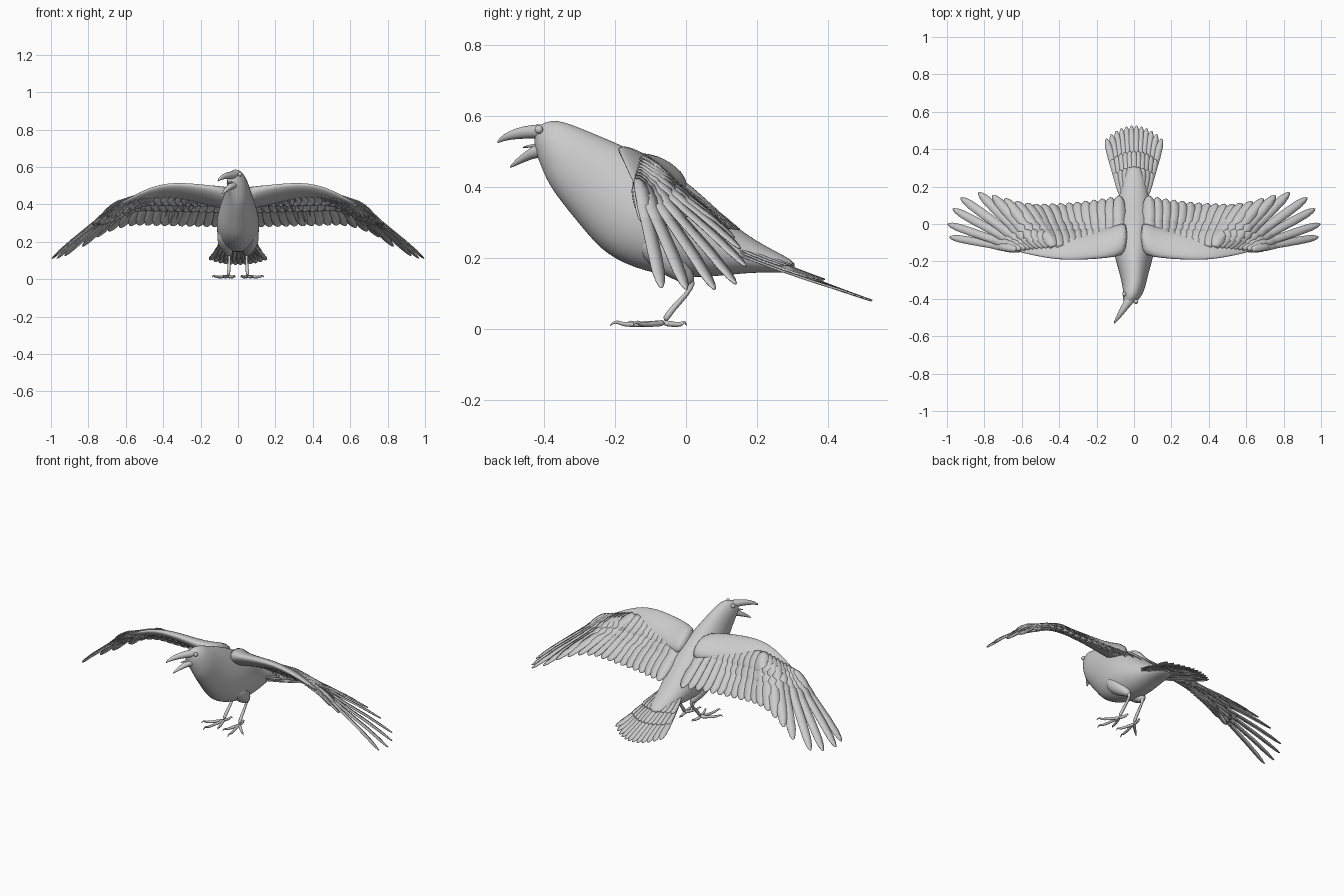
import bpy, bmesh
from math import sin, cos, pi
from mathutils import Vector as V

if "Cube" in bpy.data.objects:
    bpy.data.objects.remove(bpy.data.objects["Cube"])


def loft(bm, rings, seg=14):
    # each ring: two opposite points and a half-width vector
    loops = []
    for a, b, w in rings:
        m, h = (a + b) / 2, (a - b) / 2
        loops.append([bm.verts.new(m + h * cos(2 * pi * i / seg) + w * sin(2 * pi * i / seg))
                      for i in range(seg)])
    for p, q in zip(loops, loops[1:]):
        for i in range(seg):
            j = (i + 1) % seg
            bm.faces.new((p[i], p[j], q[j], q[i]))
    bm.faces.new(loops[0][::-1])
    bm.faces.new(loops[-1])


def tube(bm, pts, radii, seg=8):
    pts = [V(p) for p in pts]
    rings = []
    for i, p in enumerate(pts):
        d = (pts[min(i + 1, len(pts) - 1)] - pts[max(i - 1, 0)]).normalized()
        s = d.cross(V((0.3, 0.5, 0.8))).normalized()
        u = s.cross(d) * radii[i]
        rings.append((p + u, p - u, s * radii[i]))
    loft(bm, rings, seg)


OUTLINE = [(0, .5), (.15, .75), (.4, .95), (.7, 1), (.87, .9), (.95, .62), (.99, .28), (1, .08)]


def feather(bm, root, tip, width, n, bulge=0.0, roll=0.0):
    d = tip - root
    side = d.cross(n).normalized()
    up = side.cross(d).normalized()
    side = (side + up * roll) * width / 2
    prev = None
    for t, k in OUTLINE:
        c = root + d * t + up * bulge * 4 * t * (1 - t)
        row = [bm.verts.new(c - side * k), bm.verts.new(c + up * .003), bm.verts.new(c + side * k)]
        if prev:
            for i in range(2):
                bm.faces.new((prev[i], prev[i + 1], row[i + 1], row[i]))
        prev = row


def finish(name, bm, mirror=False, subsurf=0, solid=0.0):
    bmesh.ops.recalc_face_normals(bm, faces=bm.faces[:])
    for f in bm.faces:
        f.smooth = True
    me = bpy.data.meshes.new(name)
    bm.to_mesh(me)
    bm.free()
    ob = bpy.data.objects.new(name, me)
    bpy.context.collection.objects.link(ob)
    if subsurf:
        m = ob.modifiers.new("smooth", 'SUBSURF')
        m.levels = m.render_levels = subsurf
    if solid:
        m = ob.modifiers.new("thickness", 'SOLIDIFY')
        m.thickness, m.offset = solid, 0
    if mirror:
        ob.modifiers.new("mirror", 'MIRROR').use_clip = False
    return ob


# body and head: top y,z / bottom y,z / half width / sideways shift
bm = bmesh.new()
BODY = [(-.428, .555, -.428, .505, .018, -.035), (-.412, .58, -.418, .482, .036, -.022),
        (-.365, .594, -.405, .445, .05, -.01), (-.30, .569, -.385, .40, .06, 0),
        (-.22, .537, -.345, .345, .073, 0), (-.13, .497, -.292, .28, .092, 0),
        (-.04, .45, -.23, .205, .113, 0), (.03, .395, -.12, .157, .12, 0),
        (.09, .338, 0, .14, .106, 0), (.16, .273, .10, .148, .085, 0),
        (.24, .225, .2, .16, .062, 0), (.32, .185, .3, .155, .035, 0)]
loft(bm, [(V((x, a, b)), V((x, c, d)), V((w, 0, 0))) for a, b, c, d, w, x in BODY], 16)
finish("body", bm, subsurf=2)

# open beak, turned to one side with the head
FWD, SIDE = V((-.55, -.835, 0)), V((.835, -.55, 0))


def beak(name, rows):
    b = bmesh.new()
    rings = []
    for s, zt, zb, w in rows:
        p = V((-.02, -.40, 0)) + FWD * s
        rings.append((p + V((0, 0, zt)), p + V((0, 0, zb)), SIDE * w))
    loft(b, rings, 12)
    finish(name, b, subsurf=1)


beak("upper_beak", [(-.02, .578, .533, .03), (.02, .578, .536, .024), (.07, .573, .536, .018),
                    (.12, .559, .533, .012), (.15, .54, .526, .006), (.159, .528, .522, .002)])
beak("lower_beak", [(-.02, .535, .478, .027), (.02, .525, .484, .022), (.06, .503, .473, .015),
                    (.095, .479, .46, .009), (.118, .457, .452, .002)])
beak("tongue", [(-.01, .525, .51, .012), (.04, .523, .513, .01), (.075, .513, .508, .003)])

# eyes
for sx, name in ((-1, "left_eye"), (1, "right_eye")):
    p = V((-.02, -.395, .562)) + SIDE * .037 * sx
    bpy.ops.mesh.primitive_uv_sphere_add(segments=16, ring_count=10, radius=.012, location=p)
    bpy.context.object.name = name
    bpy.ops.object.shade_smooth()

# wing arm: leading edge y,z / rear edge y,z / thickness
bm = bmesh.new()
ARM = [(.03, -.155, .47, .02, .395, .055), (.1, -.178, .488, -.01, .39, .035),
       (.2, -.188, .503, -.04, .412, .026), (.32, -.194, .514, -.07, .44, .021),
       (.42, -.19, .505, -.09, .443, .017), (.52, -.172, .468, -.10, .425, .013),
       (.65, -.143, .398, -.11, .378, .006)]
loft(bm, [(V((x, a, b)), V((x, c, d)), V((0, t * .5, t))) for x, a, b, c, d, t in ARM])
finish("wing_arm", bm, mirror=True, subsurf=1)

# flight feathers as (root, tip, width, surface normal)
TIPS = [(.985, -.07, .115), (.995, .0, .11), (.967, .08, .11), (.925, .14, .125), (.83, .168, .175),
        (.755, .152, .225), (.69, .135, .255), (.63, .12, .275), (.575, .11, .285)]
flight = []
for i, t in enumerate(TIPS):
    f = i / (len(TIPS) - 1)
    root = V((.62, -.138, .41)).lerp(V((.43, -.13, .47)), f)
    flight.append((root, V(t), .042 + .02 * f, V((.6 - .35 * f, .2 + .35 * f, .8))))
for i in range(11):
    f = i / 10
    x = .53 - .45 * f
    flight.append((V((x * .78 + .015, -.13, .472 - .01 * f)),
                   V((x, .105 + .045 * f * f, .288 - .01 * f)), .066, V((.2 - .2 * f, .6, .8))))
bm = bmesh.new()
for r, t, w, n in flight:
    feather(bm, r, t, w, n, .012, .12)
finish("flight_feathers", bm, mirror=True, solid=.003)

# covert layers above and below the flight feathers
for name, lift, lengths in (("upper_coverts", 1, (.62, .4)), ("under_coverts", -1, (.55, .36))):
    bm = bmesh.new()
    for layer, k in enumerate(lengths):
        for i, (r, t, w, n) in enumerate(flight):
            kk = k * (.68 + .32 * min(1, i / 9))
            off = n.normalized() * lift * (.009 + .007 * layer)
            feather(bm, r + off, r.lerp(t, kk) + off * .8, w * 1.05, n, .008, .1)
    finish(name, bm, mirror=True, solid=.003)

# fanned tail with two covert layers
for name, k, lift, count in (("tail_feathers", 1, 0, 12), ("tail_coverts_long", .66, .011, 11),
                             ("tail_coverts_short", .44, .02, 9)):
    bm = bmesh.new()
    for i in range(count):
        u = -1 + 2 * i / (count - 1)
        root = V((.055 * u, .13, .235 - .02 * u * u + lift))
        tip = V((.148 * u, .525 - .07 * u * u, .072 + .03 * u * u))
        tip = root.lerp(tip, k) + V((0, 0, (1 - abs(u)) * .006))
        feather(bm, root, tip, .042, V((.15 * u, .45, .9)), -.004, .06 * u)
    finish(name, bm, solid=.003)

# feathered thigh
bm = bmesh.new()
tube(bm, [(.06, -.13, .27), (.066, -.09, .235), (.062, -.04, .185), (.052, .0, .15), (.047, .018, .128)],
     [.03, .052, .045, .026, .012], 12)
finish("thigh", bm, mirror=True, subsurf=1)

# shank and four clawed toes
bm = bmesh.new()
tube(bm, [(.05, .005, .15), (.046, .02, .125), (.046, .005, .1), (.049, -.04, .055), (.052, -.062, .02)],
     [.012, .013, .009, .009, .012])
for tx, ty in ((.015, -.17), (.082, -.215), (.14, -.15), (.04, .002)):
    a, b = V((.052, -.062, .016)), V((tx, ty, .006))
    pts, rad = [], []
    for t, z, r in ((0, .018, .011), (.2, .013, .008), (.35, .014, .0095), (.5, .011, .007),
                    (.65, .013, .0085), (.76, .012, .006), (.86, .02, .0055), (.95, .017, .0035),
                    (1, .007, .001)):
        p = a.lerp(b, t)
        pts.append((p.x, p.y, z))
        rad.append(r)
    tube(bm, pts, rad)
ob = finish("leg_and_foot", bm, mirror=True, subsurf=1)
